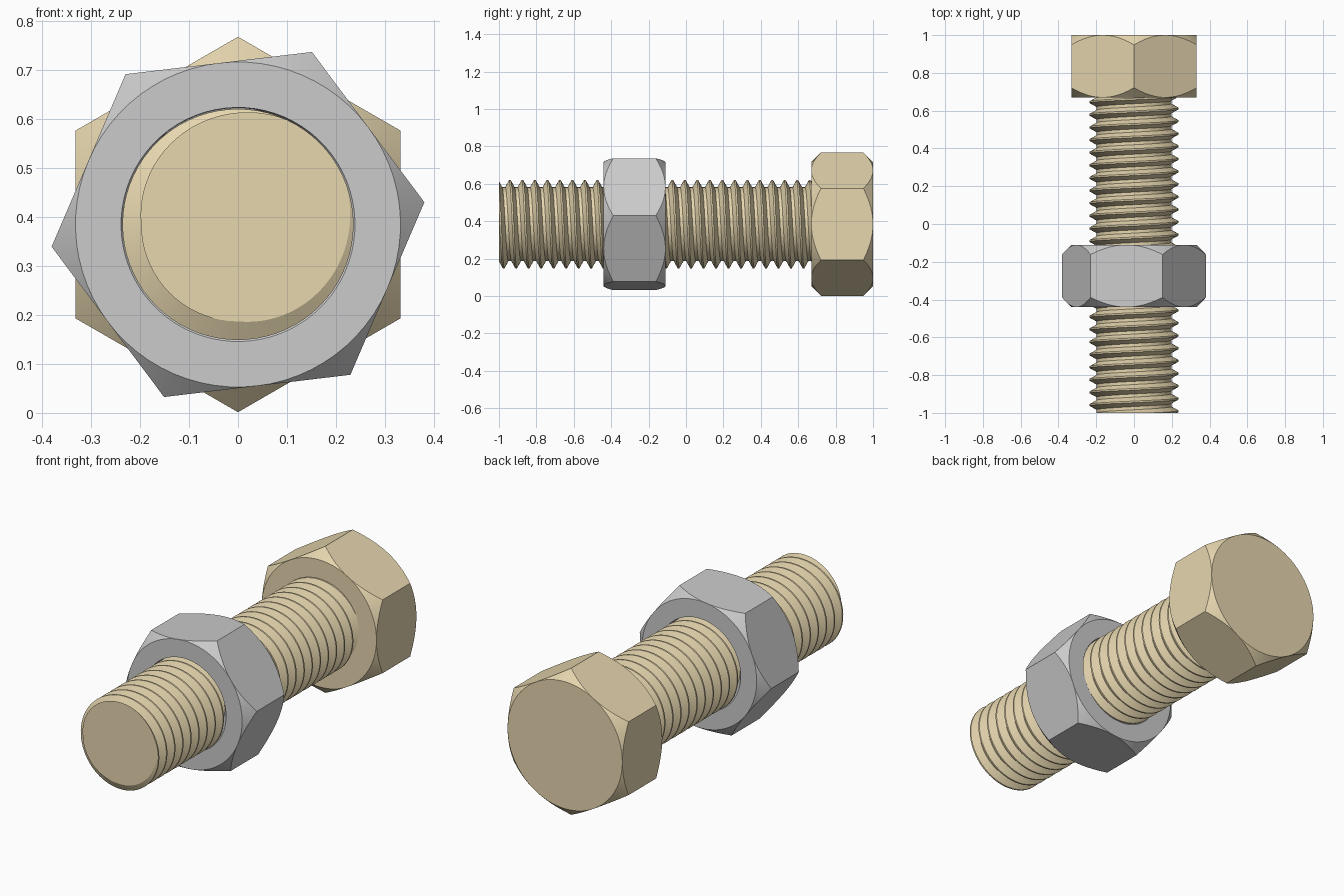
import bpy, bmesh
from math import sin, cos, pi, radians

if "Cube" in bpy.data.objects:
    bpy.data.objects.remove(bpy.data.objects["Cube"])

N = 72                       # columns around the axis
AXIS_Z = 0.384
PITCH = 0.0668
MINOR, MAJOR = 0.198, 0.236  # thread radii
FLAT = 0.332                 # hex centre-to-flat distance


def crest(a):
    """Height along y of a thread crest at angle a (right-handed)."""
    return -1 + PITCH * (pi / 4 - a) / (2 * pi)


def thread(a, y0, y1, grow=0.0):
    """(radius, y) points of the thread cut at angle a, clipped to y0..y1."""
    pts = []
    for k in range(-1, 29):
        for t in (-3 / 8, -1 / 16, 1 / 16, 3 / 8):
            y = min(max(crest(a) + (k + t) * PITCH, y0), y1)
            u = ((y - crest(a)) / PITCH) % 1
            u = min(u, 1 - u)
            f = min(max((3 / 8 - u) / (5 / 16), 0), 1)
            pts.append((MINOR + (MAJOR - MINOR) * f + grow, y))
    return pts


def hex_side(a, corner, y0, y1):
    """Outline of a hexagon with 45 degree chamfers on both ends."""
    h = FLAT / cos((a - corner) % (pi / 3) - pi / 6)
    c = h - FLAT
    return [(FLAT, y0), (h, y0 + c), (h, y1 - c), (FLAT, y1)]


def sweep(name, column, start=0.0, closed=False):
    """Turn a profile that varies with angle into a solid around the y axis."""
    bm = bmesh.new()
    cols = []
    for i in range(N + 1):
        a = start + 2 * pi * i / N
        cols.append([bm.verts.new((r * cos(a), y, AXIS_Z + r * sin(a)))
                     for r, y in column(a)])
    n = len(cols[0])
    for p, q in zip(cols, cols[1:]):
        for j in range(n if closed else n - 1):
            k = (j + 1) % n
            bm.faces.new((p[j], p[k], q[k], q[j]))
    bmesh.ops.remove_doubles(bm, verts=bm.verts, dist=2e-5)
    bmesh.ops.dissolve_degenerate(bm, edges=bm.edges, dist=1e-5)
    bmesh.ops.recalc_face_normals(bm, faces=bm.faces)
    me = bpy.data.meshes.new(name)
    bm.to_mesh(me)
    bm.free()
    ob = bpy.data.objects.new(name, me)
    bpy.context.collection.objects.link(ob)
    bpy.ops.object.select_all(action='DESELECT')
    ob.select_set(True)
    bpy.context.view_layer.objects.active = ob
    bpy.ops.object.shade_smooth_by_angle(angle=radians(25))
    return ob


# Bolt: threaded shank and hex head in one piece
HEAD = 0.67
bolt = sweep("bolt", lambda a: [(0, -1)] + thread(a, -1, HEAD)
             + hex_side(a, pi / 2, HEAD, 1) + [(0, 1)])
brass = bpy.data.materials.new("brass")
brass.diffuse_color = (0.80, 0.68, 0.43, 1)
brass.use_nodes = True
brass.node_tree.nodes["Principled BSDF"].inputs["Base Color"].default_value = brass.diffuse_color
bolt.data.materials.append(brass)

# Nut: turned hexagon with a threaded, countersunk bore
TURN = radians(6.8)
Y0, Y1 = -0.44, -0.11
sweep("nut", lambda a: [(MAJOR + 0.003, Y0)]
      + thread(a, Y0 + 0.03, Y1 - 0.03, 0.002) + [(MAJOR + 0.003, Y1)]
      + hex_side(a, TURN, Y0, Y1)[::-1], start=TURN, closed=True)
